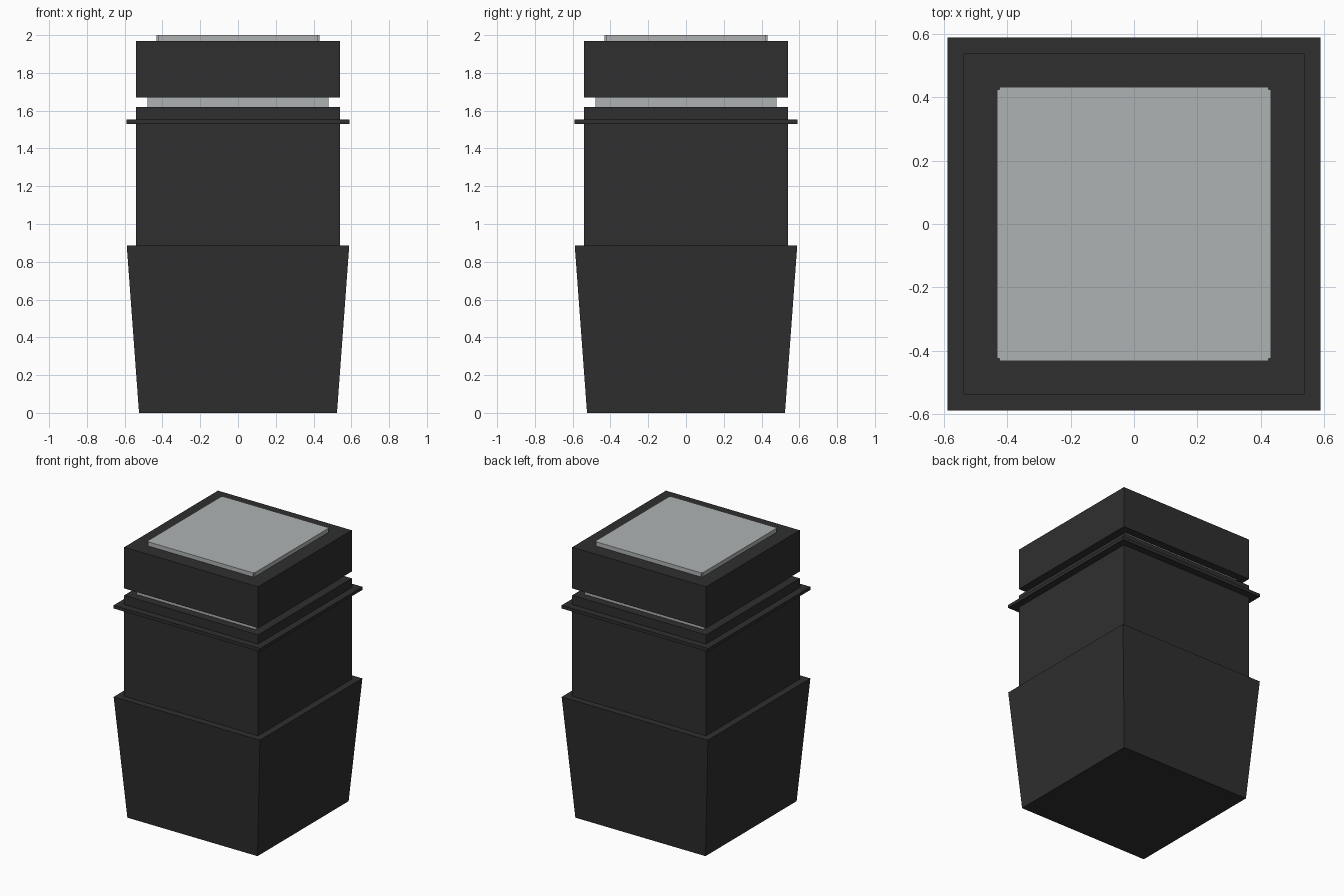
import bpy, bmesh

if "Cube" in bpy.data.objects:
    bpy.data.objects.remove(bpy.data.objects["Cube"])


def material(name, rgb):
    m = bpy.data.materials.new(name)
    m.diffuse_color = (*rgb, 1)
    m.use_nodes = True
    m.node_tree.nodes["Principled BSDF"].inputs["Base Color"].default_value = m.diffuse_color
    return m


black = material("charcoal plastic", (0.028, 0.028, 0.028))
grey = material("pale grey", (0.43, 0.45, 0.45))


def outline(half, notch=0.0):
    """Square outline, optionally with small stepped corners."""
    if not notch:
        return [(-half, -half), (half, -half), (half, half), (-half, half)]
    h, n = half, half - notch
    return [(-n, -h), (n, -h), (n, -n), (h, -n), (h, n), (n, n),
            (n, h), (-n, h), (-n, n), (-h, n), (-h, -n), (-n, -n)]


def block(name, mat, half_bottom, half_top, z0, z1, notch=0.0):
    bm = bmesh.new()
    lower = [bm.verts.new((x, y, z0)) for x, y in outline(half_bottom, notch)]
    upper = [bm.verts.new((x, y, z1)) for x, y in outline(half_top, notch)]
    n = len(lower)
    bm.faces.new(lower[::-1])
    bm.faces.new(upper)
    for i in range(n):
        j = (i + 1) % n
        bm.faces.new((lower[i], lower[j], upper[j], upper[i]))
    mesh = bpy.data.meshes.new(name)
    bm.to_mesh(mesh)
    bm.free()
    mesh.materials.append(mat)
    ob = bpy.data.objects.new(name, mesh)
    bpy.context.collection.objects.link(ob)
    return ob


# Housing, from the ground up
block("tapered_base", black, 0.524, 0.589, 0, 0.886)
block("middle_body", black, 0.539, 0.539, 0.886, 1.62)
block("flange", black, 0.589, 0.589, 1.53, 1.553)
block("neck", grey, 0.48, 0.48, 1.62, 1.67)
block("cap", black, 0.539, 0.539, 1.67, 1.97)

# Pale panel standing proud of the cap
block("top_panel", grey, 0.432, 0.432, 1.97, 2.0, notch=0.008)
